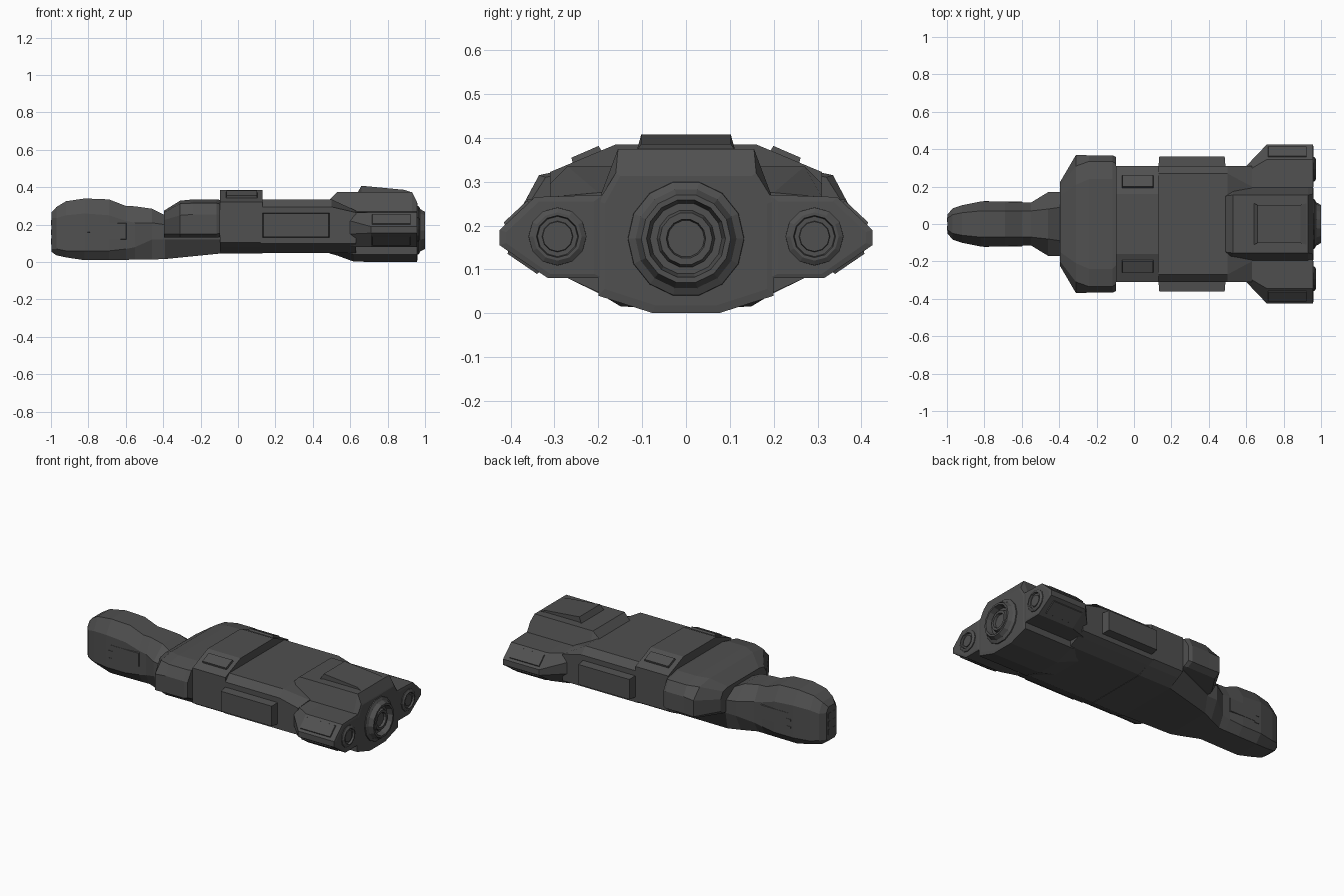
import bpy, bmesh
from math import sin, cos, pi, radians
from mathutils import Matrix, Vector

mat = bpy.data.materials.new("hull_grey")
mat.diffuse_color = (0.08, 0.08, 0.08, 1)


def finish(name, bm):
    bmesh.ops.recalc_face_normals(bm, faces=bm.faces)
    me = bpy.data.meshes.new(name)
    bm.to_mesh(me)
    bm.free()
    me.materials.append(mat)
    ob = bpy.data.objects.new(name, me)
    bpy.context.collection.objects.link(ob)
    return ob


def bridge(bm, rings):
    n = len(rings[0])
    for a, b in zip(rings, rings[1:]):
        for i in range(n):
            j = (i + 1) % n
            bm.faces.new((a[i], a[j], b[j], b[i]))
    bm.faces.new(rings[0])
    bm.faces.new(rings[-1][::-1])


def loft(name, sections, mirror_pair=False):
    """Skin (x, [(y, z)...]) sections; half profiles are mirrored into one
    closed ring, or with mirror_pair the closed profile is built on each side."""
    for s in ((1, -1) if mirror_pair else (1,)):
        bm = bmesh.new()
        rings = []
        for x, half in sections:
            ring = [(s * y, z) for y, z in half]
            if not mirror_pair:
                ring += [(-y, z) for y, z in reversed(half)]
            rings.append([bm.verts.new((x, y, z)) for y, z in ring])
        bridge(bm, rings)
        label = name if not mirror_pair else name + ("_left" if s > 0 else "_right")
        finish(label, bm)


def plate(name, x, y, z, size, angle=0, taper=0.9):
    """Pair of thin bevelled panels whose outward normal tilts from +z to the side."""
    for s in (1, -1):
        bm = bmesh.new()
        bmesh.ops.create_cube(bm, size=1)
        for v in bm.verts:
            k = taper if v.co.z > 0 else 1
            v.co = Vector((v.co.x * size[0], v.co.y * size[1], v.co.z * size[2]))
            inset = (1 - k) * min(size[0], size[1]) / 2
            v.co.x -= inset if v.co.x > 0 else -inset
            v.co.y -= inset if v.co.y > 0 else -inset
        bm.transform(Matrix.Translation((x, s * y, z)) @ Matrix.Rotation(-s * radians(angle), 4, 'X'))
        finish(name + ("_left" if s > 0 else "_right"), bm)


def engine(name, y, z, profile, sides):
    """Lathe an (x, radius) profile around the x axis."""
    bm = bmesh.new()
    rings = [[bm.verts.new((x, y + r * cos(2 * pi * i / sides), z + r * sin(2 * pi * i / sides)))
              for i in range(sides)] for x, r in profile]
    bridge(bm, rings)
    finish(name, bm)


# Head, neck and keel: x, top half width, top z, half width, upper z, lower z, bottom half width, bottom z
head = [(-.998, .03, .265, .05, .235, .07, .03, .055),
        (-.97, .05, .295, .083, .235, .07, .05, .036),
        (-.92, .06, .325, .10, .25, .06, .06, .025),
        (-.82, .07, .34, .12, .26, .06, .08, .01),
        (-.69, .07, .335, .12, .25, .06, .08, .011),
        (-.60, .07, .30, .115, .22, .07, .08, .012),
        (-.55, .07, .298, .115, .21, .08, .08, .013),
        (-.46, .08, .285, .17, .21, .12, .12, .014),
        (-.39, .09, .25, .17, .20, .12, .15, .016),
        (-.09, .15, .25, .30, .20, .12, .20, .046)]
loft("head_and_keel", [(x, [(yt, zt), (w, zu), (w, zl), (yb, zb)])
                       for x, yt, zt, w, zu, zl, yb, zb in head])
plate("head_vent", -.695, .117, .165, (.2, .09, .008), 90)
for z in (.12, .165):
    plate("head_slot", -.79, .12, z, (.03, .012, .006), 90)
for z in (.11, .16, .21):
    plate("nose_vent", -.997, .022, z, (.006, .025, .03), 0, 1)

# Shoulder block behind the neck
shoulder = [(.24, .335), (.335, .315), (.367, .255), (.367, .15), (.33, .13)]
loft("shoulder_block", [
    (-.395, [(.15, .275), (.20, .265), (.225, .225), (.225, .15), (.20, .13)]),
    (-.31, [(.21, .328), (.31, .312), (.370, .25), (.370, .15), (.33, .13)]),
    (-.24, shoulder), (-.115, shoulder),
    (-.095, [(.22, .332), (.32, .31), (.358, .25), (.358, .155), (.32, .135)])])

# Raised collar with sloping panels
collar = [(.16, .385), (.31, .322), (.31, .105), (.27, .08), (.20, .046)]
loft("collar", [(-.095, collar), (.13, collar)])
plate("collar_panel", .02, .226, .358, (.17, .075, .022), 23.4)

# Middle hull and its side boxes
middle = [(.27, .335), (.31, .295), (.31, .10), (.27, .08), (.20, .048)]
loft("middle_hull", [(.12, middle), (.50, middle),
                     (.63, [(.20, .275), (.31, .265), (.31, .10), (.27, .08), (.20, .048)])])
plate("side_box", .31, .33, .197, (.36, .135, .064), 90, .92)

# Rear hull
loft("rear_hull", [
    (.49, [(.15, .335), (.20, .25), (.20, .08), (.10, .046)]),
    (.53, [(.155, .375), (.20, .25), (.20, .07), (.09, .035)]),
    (.62, [(.155, .375), (.20, .255), (.20, .04), (.075, .002)]),
    (.93, [(.155, .375), (.20, .255), (.20, .04), (.075, .0)]),
    (.957, [(.16, .32), (.20, .255), (.20, .04), (.075, .0)]),
    (.960, [(.15, .313), (.185, .25), (.185, .055), (.07, .018)])])
loft("rear_top_fairing", [(.64, [(.112, .372), (.112, .36)]), (.66, [(.102, .408), (.102, .36)]),
                          (.89, [(.102, .386), (.102, .36)]), (.93, [(.112, .372), (.112, .36)])])

# Engine nacelles on both sides
nacelle = [(.19, .27), (.345, .265), (.425, .19), (.425, .155), (.315, .08), (.19, .08)]
loft("nacelle", [
    (.60, [(.19, .27), (.28, .265), (.31, .22), (.31, .15), (.28, .08), (.19, .08)]),
    (.71, nacelle), (.957, nacelle),
    (.960, [(.21, .255), (.335, .255), (.41, .185), (.41, .16), (.31, .09), (.21, .09)])], True)
plate("nacelle_upper_panel", .82, .385, .2275, (.21, .08, .012), 43)
plate("nacelle_lower_panel", .82, .37, .1175, (.21, .09, .012), 145.7)

# Engine nozzles
engine("main_engine", 0, .17, [(.93, .137), (.966, .132), (.975, .115), (1.0, .102), (1.0, .09),
                               (.965, .082), (.965, .066), (.985, .06), (.985, .045), (.97, .042)], 14)
for s, side in ((1, "left"), (-1, "right")):
    engine("small_engine_" + side, s * .293, .175,
           [(.94, .067), (.965, .066), (.972, .055), (.972, .048), (.95, .044), (.95, .038),
            (.965, .034), (.965, .02)], 12)
